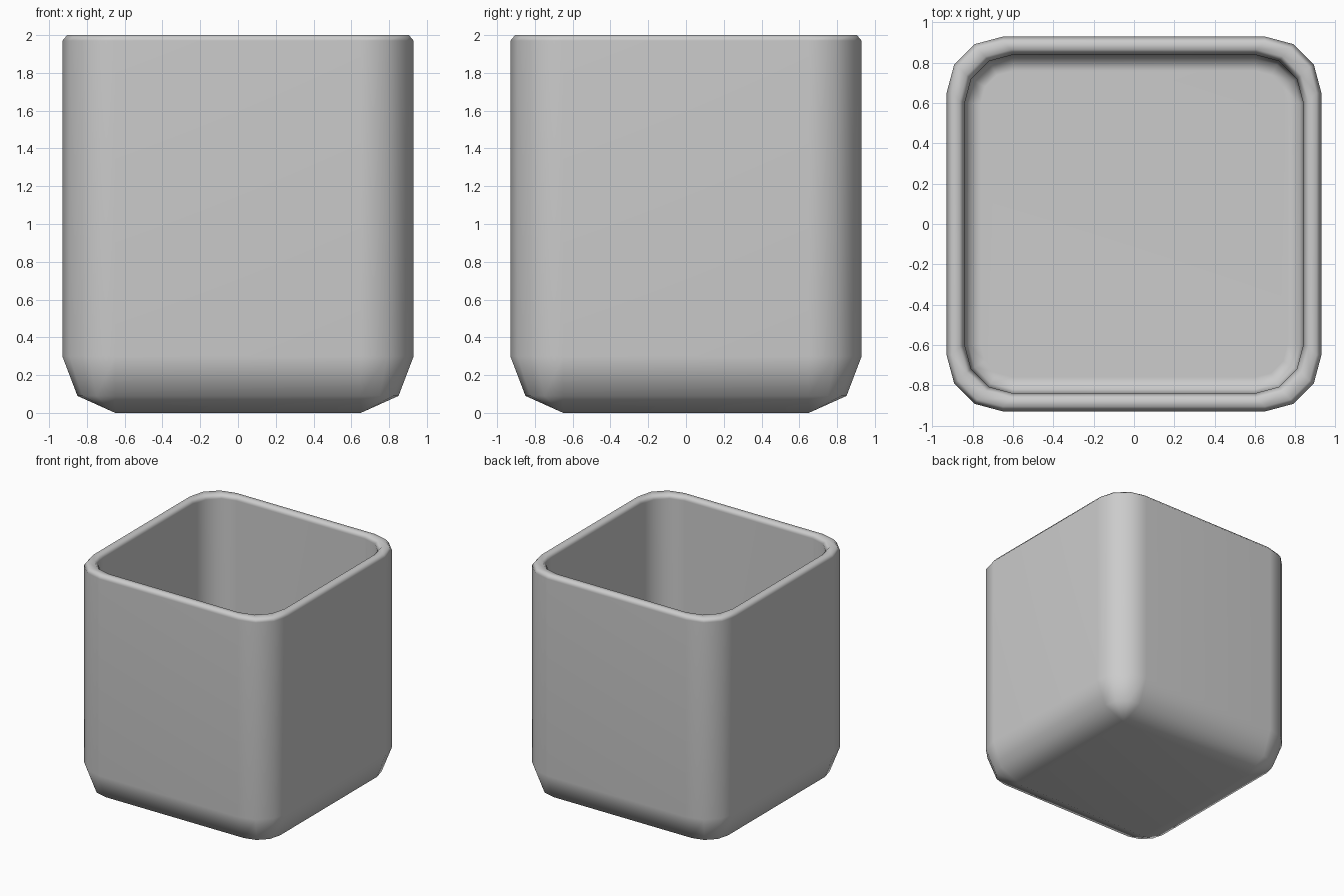
import bpy, bmesh, math

if "Cube" in bpy.data.objects:
    bpy.data.objects.remove(bpy.data.objects["Cube"])


def ring(bm, half, core, z):
    """Rounded-square loop: corner arcs of three segments around +-core."""
    r = half - core
    loop = []
    for q, (sx, sy) in enumerate([(1, 1), (-1, 1), (-1, -1), (1, -1)]):
        for k in range(4):
            a = math.radians(90 * q + 30 * k)
            loop.append(bm.verts.new((sx * core + r * math.cos(a),
                                      sy * core + r * math.sin(a), z)))
    return loop


# Profile from underside, up the outside, over the rim, down to the inner floor
profile = [
    (0.65, 0.65, 0.0), (0.85, 0.65, 0.09), (0.93, 0.65, 0.30),
    (0.93, 0.65, 1.97), (0.905, 0.65, 2.0),
    (0.865, 0.61, 2.0), (0.84, 0.60, 1.97),
    (0.84, 0.60, 0.20), (0.82, 0.60, 0.14), (0.76, 0.60, 0.11),
]

bm = bmesh.new()
rings = [ring(bm, *p) for p in profile]
for lo, hi in zip(rings, rings[1:]):
    for i in range(16):
        j = (i + 1) % 16
        bm.faces.new((lo[i], lo[j], hi[j], hi[i]))
bm.faces.new(rings[0])
bm.faces.new(rings[-1])

# Corners of the underside collapse to a plain square
bmesh.ops.remove_doubles(bm, verts=bm.verts, dist=0.0005)
bmesh.ops.recalc_face_normals(bm, faces=bm.faces)
for f in bm.faces:
    f.smooth = True

# Cup body
mesh = bpy.data.meshes.new("square_cup")
bm.to_mesh(mesh)
bm.free()
cup = bpy.data.objects.new("square_cup", mesh)
bpy.context.collection.objects.link(cup)

# Keep the broad flat faces evenly shaded
wn = cup.modifiers.new("weighted_normals", 'WEIGHTED_NORMAL')
wn.keep_sharp = True
